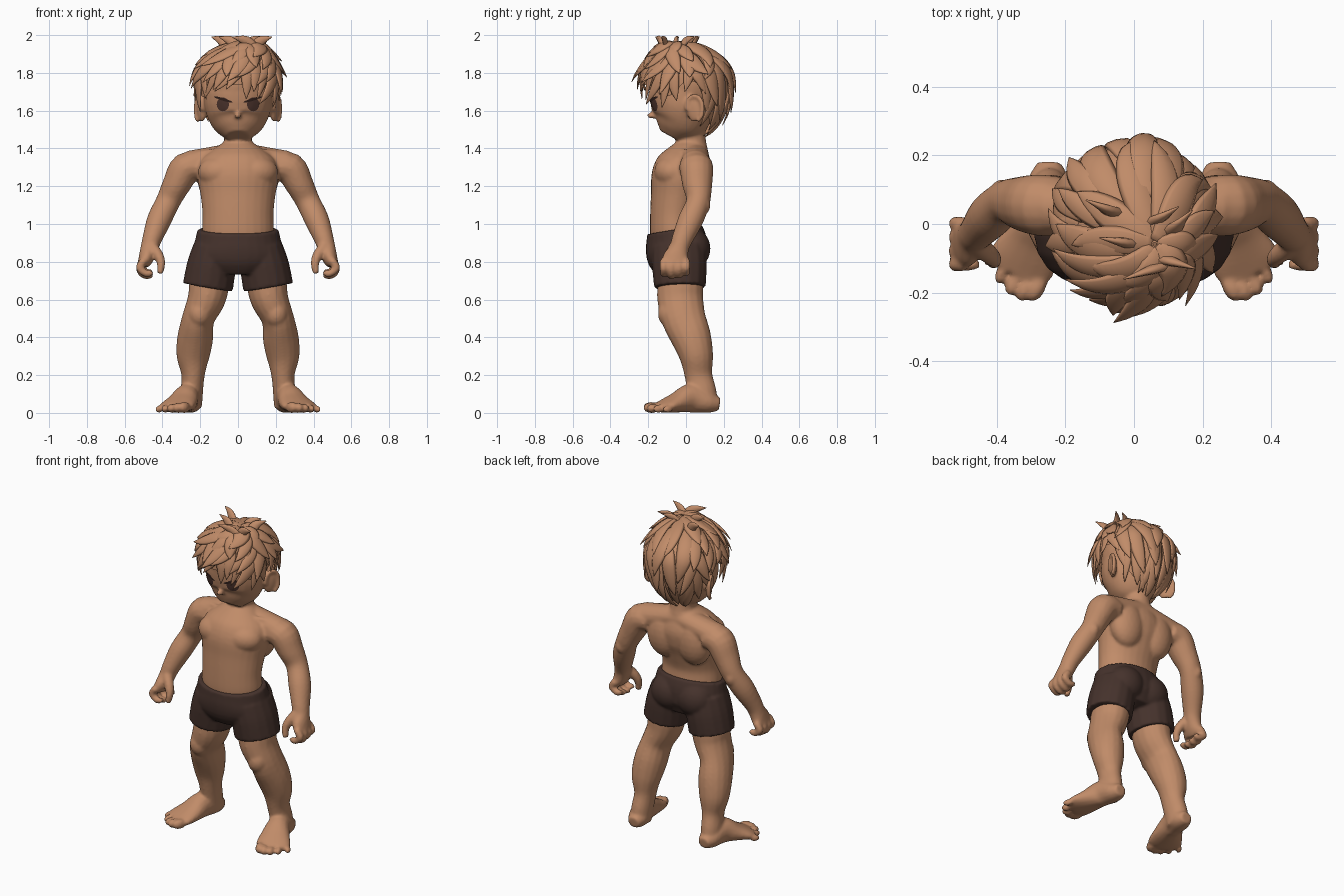
import bpy, bmesh, math, random
from mathutils import Vector, Matrix

random.seed(4)
cube = bpy.data.objects.get("Cube")
if cube:
    bpy.data.objects.remove(cube)


def material(name, color):
    mat = bpy.data.materials.new(name)
    mat.use_nodes = True
    mat.diffuse_color = (*color, 1)
    mat.node_tree.nodes["Principled BSDF"].inputs["Base Color"].default_value = (*color, 1)
    return mat


SKIN = material("warm skin", (0.53, 0.26, 0.14))
CLOTH = material("dark brown cloth", (0.06, 0.032, 0.025))
EYE = material("eye brown", (0.075, 0.035, 0.027))
LASH = material("lash brown", (0.03, 0.014, 0.011))


def bridge(bm, rings, caps=True):
    """Connect closed rings of points into a surface."""
    loops = [[bm.verts.new(p) for p in ring] for ring in rings]
    count = len(loops[0])
    for low, high in zip(loops, loops[1:]):
        for i in range(count):
            j = (i + 1) % count
            bm.faces.new((low[i], low[j], high[j], high[i]))
    if caps:
        bm.faces.new(loops[0])
        bm.faces.new(loops[-1])


def spline(points, steps):
    """Catmull-Rom resampling of rows of numbers."""
    rows = [Vector(p) for p in points]
    out = []
    for i in range(len(rows) - 1):
        a, b, c, d = rows[max(i - 1, 0)], rows[i], rows[i + 1], rows[min(i + 2, len(rows) - 1)]
        for k in range(steps):
            t = k / steps
            out.append(b + (c - a) * (t / 2) + (a * 2 - b * 5 + c * 4 - d) * (t * t / 2)
                       + (b * 3 - a - c * 3 + d) * (t ** 3 / 2))
    return out + [rows[-1]]


def tube(bm, points, side=1, ref=(0, 1, 0), sides=16, steps=4):
    """Sweep ellipses along rows of x, y, z, width radius, depth radius."""
    rows = spline(points, steps)
    centres = [Vector((r[0] * side, r[1], r[2])) for r in rows]
    rings = []
    for i, (c, r) in enumerate(zip(centres, rows)):
        along = (centres[min(i + 1, len(rows) - 1)] - centres[max(i - 1, 0)]).normalized()
        depth = Vector(ref)
        depth = (depth - along * depth.dot(along)).normalized()
        width = depth.cross(along)
        turns = [math.tau * k / sides for k in range(sides)]
        rings.append([c + width * (r[3] * math.cos(a)) + depth * (r[4] * math.sin(a)) for a in turns])
    bridge(bm, rings)


def ball(bm, centre, radii, side=1, turn=0.0):
    place = Matrix.Translation((centre[0] * side, centre[1], centre[2]))
    place = place @ Matrix.Rotation(turn * side, 4, "Z") @ Matrix.Diagonal((*radii, 1))
    bmesh.ops.create_icosphere(bm, subdivisions=3, radius=1, matrix=place)


def finish(bm, name, mat):
    bmesh.ops.recalc_face_normals(bm, faces=bm.faces)
    for face in bm.faces:
        face.smooth = True
    mesh = bpy.data.meshes.new(name)
    bm.to_mesh(mesh)
    bm.free()
    mesh.materials.append(mat)
    obj = bpy.data.objects.new(name, mesh)
    bpy.context.collection.objects.link(obj)
    return obj


def fuse(obj, voxel, rounds):
    """Merge overlapping shells into one sculpted surface."""
    remesh = obj.modifiers.new("fuse", "REMESH")
    remesh.mode = "VOXEL"
    remesh.voxel_size = voxel
    remesh.use_smooth_shade = True
    soft = obj.modifiers.new("soften", "SMOOTH")
    soft.factor = 0.5
    soft.iterations = rounds


# Body: torso, neck and head
body = bmesh.new()
tube(body, [(0, -.05, .85, .17, .12), (0, -.058, .95, .19, .132), (0, -.06, 1.05, .188, .13),
            (0, -.045, 1.15, .198, .142), (0, -.025, 1.25, .215, .158),
            (0, .005, 1.33, .2, .142), (0, .025, 1.4, .12, .095), (0, .03, 1.43, .08, .08)], sides=28)
tube(body, [(0, .035, 1.36, .085, .085), (0, .025, 1.45, .074, .08), (0, .02, 1.56, .074, .08)])
tube(body, [(0, -.02, 1.7, .18, .175), (0, -.02, 1.62, .178, .168), (0, -.035, 1.55, .154, .152),
            (0, -.06, 1.5, .114, .109), (0, -.08, 1.463, .062, .064)], sides=28)
ball(body, (0, 0, 1.74), (.185, .2, .19))
ball(body, (0, -.182, 1.574), (.018, .025, .018))

for s in (1, -1):
    # Shoulders, collarbones, chest and back muscles
    tube(body, [(0, .05, 1.375, .06, .07), (.13, .05, 1.345, .066, .075), (.25, .05, 1.315, .075, .08)], s)
    tube(body, [(.015, -.045, 1.37, .014, .014), (.1, -.025, 1.385, .014, .014), (.2, .01, 1.375, .014, .014)],
         s, ref=(0, 0, 1))
    ball(body, (.098, -.078, 1.275), (.115, .09, .085), s, .15)
    ball(body, (.105, .06, 1.25), (.112, .082, .15), s)
    # Arms
    tube(body, [(.2, .05, 1.3, .07, .085), (.275, .055, 1.295, .085, .09), (.325, .06, 1.21, .075, .08),
                (.37, .064, 1.12, .065, .064), (.418, .024, 1.02, .065, .067),
                (.455, -.02, .92, .052, .056), (.47, -.036, .87, .047, .052),
                (.486, -.054, .82, .041, .07), (.502, -.058, .785, .032, .072)], s)
    ball(body, (.385, .09, 1.1), (.035, .04, .05), s)
    # Fingers and thumb
    for i in range(4):
        y = -.118 + .04 * i
        drop = .012 * abs(i - 1.3)
        tube(body, [(.495, y, .81, .021, .021), (.519, y, .775, .022, .021), (.511, y, .738 + drop, .021, .02),
                    (.48, y, .72 + drop, .019, .019), (.455, y, .733 + drop, .016, .017)], s, sides=10)
    tube(body, [(.455, -.06, .88, .03, .032), (.422, -.088, .835, .028, .029),
                (.407, -.105, .79, .023, .024), (.414, -.112, .738, .017, .018)], s, sides=10)
    # Legs
    tube(body, [(.13, -.03, .82, .1, .12), (.152, -.03, .68, .106, .122), (.168, -.03, .6, .1, .122),
                (.21, -.012, .5, .086, .117), (.226, .027, .4, .095, .107), (.238, .055, .3, .088, .09),
                (.238, .066, .2, .062, .074), (.245, .085, .11, .06, .077), (.247, .1, .03, .057, .07)], s)
    ball(body, (.203, -.083, .525), (.062, .066, .075), s)
    # Feet and toes
    tube(body, [(.247, .178, .045, .037, .034), (.25, .12, .055, .062, .057), (.268, .03, .078, .066, .078),
                (.297, -.05, .054, .087, .054), (.325, -.11, .036, .1, .036), (.342, -.145, .027, .085, .024)],
         s, ref=(0, 0, 1))
    for i in range(5):
        r = .034 - .003 * i
        ball(body, (.283 + .034 * i, -.185 - .012 * i + .0085 * i * i, r * .85), (r * .75, r * 1.3, r * .9), s, .45)
    # Ears
    ball(body, (.193, .045, 1.608), (.018, .046, .07), s, -.45)
    rim = []
    for k in range(9):
        a = math.radians(-70 + 32 * k)
        y = .043 * math.cos(a)
        rim.append((.207 + .42 * y, .046 + y, 1.61 + .07 * math.sin(a), .012, .012))
    tube(body, rim, s, ref=(1, 0, 0), sides=8)

for v in body.verts:
    v.co.z = max(v.co.z, 0)
skin = finish(body, "body", SKIN)
fuse(skin, .0085, 7)

# Shorts
cloth = bmesh.new()
tube(cloth, [(0, -.06, .97, .215, .148), (0, -.05, .9, .23, .162), (0, -.05, .82, .245, .157),
             (0, -.04, .75, .17, .12)], sides=28)
for s in (1, -1):
    tube(cloth, [(.12, -.04, .88, .115, .14), (.14, -.035, .78, .13, .145), (.16, -.032, .665, .134, .137)], s)
    ball(cloth, (.09, .03, .87), (.115, .1, .11), s)
fuse(finish(cloth, "shorts", CLOTH), .0085, 5)

# Hair: shell and locks share one head-shaped surface
HAIRLINE = [(0, 102), (35, 102), (58, 115), (75, 111), (88, 97), (105, 100), (122, 128), (140, 147), (180, 150)]


def hairline(az):
    a = abs((math.degrees(az) + 180) % 360 - 180)
    for (a0, p0), (a1, p1) in zip(HAIRLINE, HAIRLINE[1:]):
        if a <= a1:
            return math.radians(p0 + (p1 - p0) * (a - a0) / (a1 - a0))
    return math.radians(HAIRLINE[-1][1])


def on_head(az, polar, swell):
    up = math.cos(polar)
    crown = max(up, 0) ** 3
    tall = .19 if up > 0 else .33
    return Vector((.215 * swell * math.sin(polar) * math.sin(az) + .06 * crown,
                   -.228 * swell * math.sin(polar) * math.cos(az) - .06 * crown,
                   1.765 + tall * up * (swell if up > 0 else 1)))


shell = bmesh.new()
turns = [math.tau * i / 48 for i in range(48)]
bridge(shell, [[on_head(a, hairline(a) * (.01 + .92 * k / 14), 1.02) for a in turns] for k in range(15)], False)
finish(shell, "hair_shell", SKIN)


def lock(bm, az, start, end, width, flare, curl):
    rows = []
    for k in range(8):
        t = k / 7
        a = az + curl * (t * t - .4)
        p = on_head(a, hairline(az) * (start + (end - start) * t), 1 + .03 * math.sin(math.pi * t) + flare * t ** 3)
        w = width * (.4 + 2.2 * t) * (1 - t) ** .9 + .001
        rows.append((*p, w, w * .28 + .001))
    out = on_head(az, hairline(az) * (start + end) / 2, 1) - Vector((0, 0, 1.74))
    tube(bm, rows, ref=out.normalized(), sides=8, steps=2)


locks = bmesh.new()
for count, start, end, width, flare in ((9, .02, .5, .05, .13), (14, .2, .72, .05, .19),
                                        (20, .4, .88, .046, .21), (28, .55, 1.03, .036, .13)):
    for i in range(count):
        az = math.tau * (i + random.uniform(-.3, .3)) / count
        front = max(math.cos(az), 0)
        lock(locks, az, start, end + random.uniform(-.07, .05), width * random.uniform(.8, 1.25),
             flare * random.uniform(.4, 1.2) + .04 * front * (end > .8),
             random.uniform(-.4, .4) - .35 * front)
# Loose tufts at the crown
for x, y, lean, back in ((.09, -.12, -.12, -.04), (.08, -.1, .1, -.03), (.05, .0, .08, .05),
                         (-.05, .03, -.09, .04), (.0, -.06, -.1, .02), (.1, -.03, .07, .07)):
    tube(locks, [(x, y, 1.925, .03, .018), (x + lean * .4, y + back * .4, 1.97, .026, .013),
                 (x + lean, y + back, 1.99, .002, .002)], sides=8)
finish(locks, "hair_locks", SKIN)


# Eyes and lashes hug the face
def face_plate(name, x, z, wide, high, tilt, mat, gap):
    bm = bmesh.new()
    rings = []
    for f in (1, .7, .4, .1):
        ring = []
        for k in range(24):
            a = math.tau * k / 24
            u, v = f * wide * math.cos(a), f * high * math.sin(a)
            ring.append((x + u * math.cos(tilt) - v * math.sin(tilt), -.35,
                         z + u * math.sin(tilt) + v * math.cos(tilt)))
        rings.append(ring)
    bridge(bm, rings, False)
    bmesh.ops.holes_fill(bm, edges=[e for e in bm.edges if e.is_boundary and e.calc_length() < high * .2])
    wrap = finish(bm, name, mat).modifiers.new("hug", "SHRINKWRAP")
    wrap.target = skin
    wrap.wrap_method = "PROJECT"
    wrap.wrap_mode = "ABOVE_SURFACE"
    wrap.use_project_y = True
    wrap.use_positive_direction = True
    wrap.use_negative_direction = False
    wrap.offset = gap


for s, label in ((1, "left"), (-1, "right")):
    face_plate(label + "_eye", .079 * s, 1.634, .032, .036, 0, EYE, .003)
    face_plate(label + "_lash", .077 * s, 1.66, .05, .007, .3 * s, LASH, .005)
